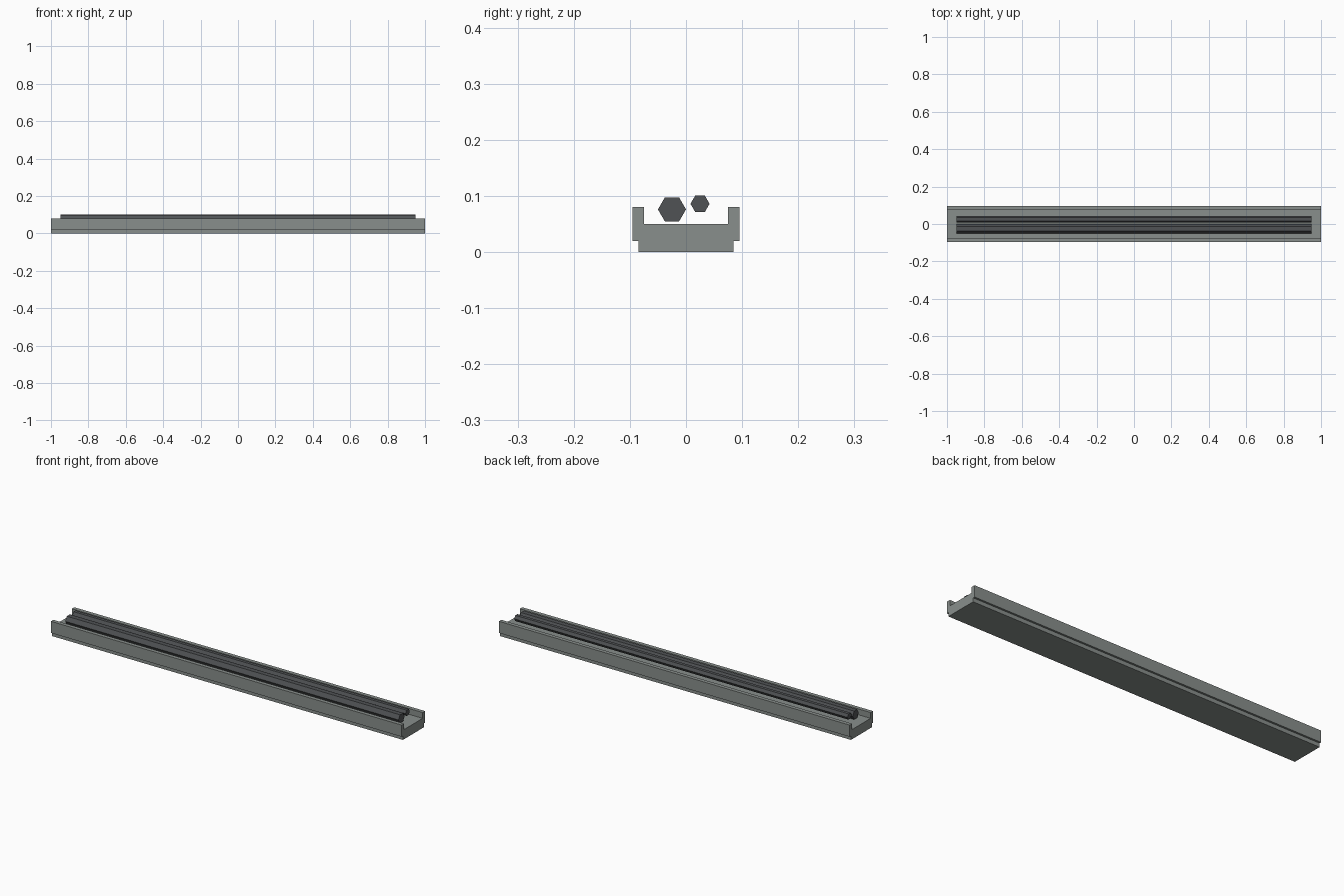
import bpy
import bmesh
from math import cos, sin, pi

cube = bpy.data.objects.get("Cube")
if cube:
    bpy.data.objects.remove(cube, do_unlink=True)


def make_material(name, rgb):
    mat = bpy.data.materials.new(name)
    mat.use_nodes = True
    color = (*rgb, 1.0)
    mat.diffuse_color = color
    mat.node_tree.nodes["Principled BSDF"].inputs["Base Color"].default_value = color
    return mat


def extrude_along_x(name, profile, half_length, mat):
    """Extrude a closed (y, z) outline along x, centred on x = 0."""
    bm = bmesh.new()
    face = bm.faces.new([bm.verts.new((-half_length, y, z)) for y, z in profile])
    result = bmesh.ops.extrude_face_region(bm, geom=[face], use_keep_orig=True)
    moved = [g for g in result["geom"] if isinstance(g, bmesh.types.BMVert)]
    bmesh.ops.translate(bm, verts=moved, vec=(2 * half_length, 0, 0))
    bmesh.ops.recalc_face_normals(bm, faces=bm.faces)
    mesh = bpy.data.meshes.new(name)
    bm.to_mesh(mesh)
    bm.free()
    mesh.materials.append(mat)
    obj = bpy.data.objects.new(name, mesh)
    bpy.context.collection.objects.link(obj)
    return obj


def hexagon(y, z, radius):
    return [(y + radius * cos(i * pi / 3), z + radius * sin(i * pi / 3)) for i in range(6)]


concrete = make_material("concrete grey", (0.25, 0.275, 0.262))
dark_metal = make_material("dark grey", (0.08, 0.085, 0.09))

# Open trough: half outline mirrored across y = 0
half = [(0.085, 0), (0.085, 0.02), (0.095, 0.02), (0.095, 0.08), (0.075, 0.08), (0.075, 0.05)]
outline = half + [(-y, z) for y, z in reversed(half)]
extrude_along_x("cable_trough", outline, 1.0, concrete)

# Two hexagonal cables running inside the trough
extrude_along_x("thick_cable", hexagon(-0.025, 0.076, 0.025), 0.95, dark_metal)
extrude_along_x("thin_cable", hexagon(0.025, 0.086, 0.017), 0.95, dark_metal)
